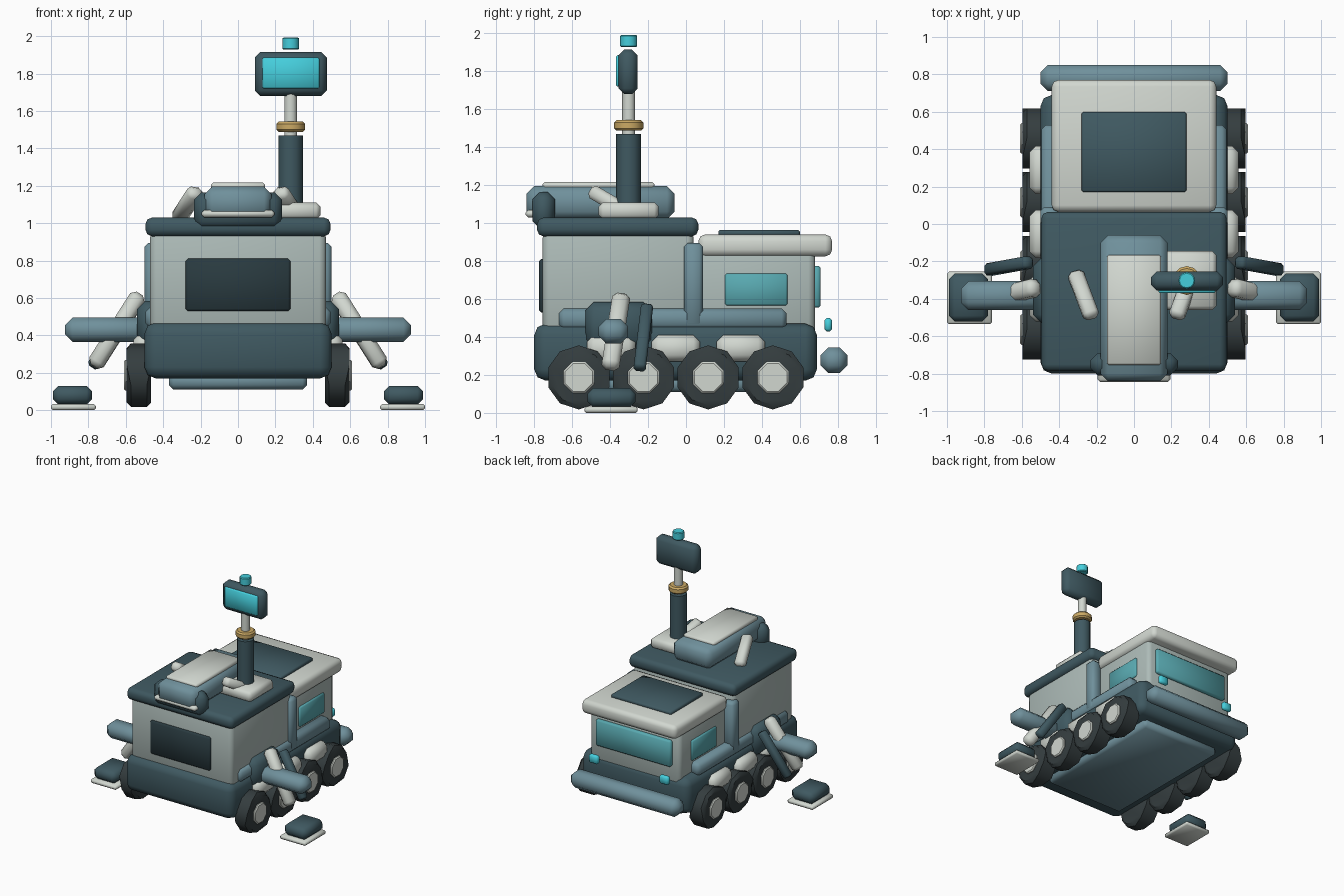
import bpy, bmesh, math
from mathutils import Vector, Matrix

if "Cube" in bpy.data.objects:
    bpy.data.objects.remove(bpy.data.objects["Cube"])

COLOURS = {
    "dark": (0.05, 0.10, 0.12), "blue": (0.16, 0.28, 0.33), "light": (0.64, 0.68, 0.63),
    "body": (0.42, 0.50, 0.48), "cyan": (0.06, 0.62, 0.72), "glass": (0.10, 0.40, 0.44),
    "gold": (0.60, 0.40, 0.13), "black": (0.022, 0.042, 0.05), "tyre": (0.035, 0.047, 0.05),
}
MATS = {}
for key, rgb in COLOURS.items():
    MATS[key] = bpy.data.materials.new(key)
    MATS[key].diffuse_color = (*rgb, 1)


def finish(name, bm, colour, bevel, segs, matrix, sharp=50, edges=None):
    """Bevel, place, and turn a bmesh into an object."""
    if bevel:
        bmesh.ops.bevel(bm, geom=edges or bm.edges[:], offset=bevel, segments=segs,
                        profile=0.5, affect='EDGES', clamp_overlap=True)
    bm.transform(matrix)
    bmesh.ops.recalc_face_normals(bm, faces=bm.faces[:])
    mesh = bpy.data.meshes.new(name)
    bm.to_mesh(mesh)
    bm.free()
    mesh.shade_smooth()
    mesh.set_sharp_from_angle(angle=math.radians(sharp))
    mesh.materials.append(MATS[colour])
    obj = bpy.data.objects.new(name, mesh)
    bpy.context.collection.objects.link(obj)
    return obj


def box(name, x, y, z, colour, bevel=0.02, segs=1):
    """Bevelled box from (min, max) ranges."""
    bm = bmesh.new()
    bmesh.ops.create_cube(bm, size=1)
    size = Vector((x[1] - x[0], y[1] - y[0], z[1] - z[0]))
    bm.transform(Matrix.Diagonal((*size, 1)))
    return finish(name, bm, colour, min(bevel, min(size) * 0.45), segs,
                  Matrix.Translation((sum(x) / 2, sum(y) / 2, sum(z) / 2)))


def strut(name, a, b, w, d, colour, bevel=0.02):
    """Bevelled bar running from a to b."""
    a, b = Vector(a), Vector(b)
    bm = bmesh.new()
    bmesh.ops.create_cube(bm, size=1)
    bm.transform(Matrix.Diagonal((w, d, (b - a).length, 1)))
    # keep the bar's width axis in the vertical plane of its direction
    zax = (b - a).normalized()
    yax = zax.cross(Vector((1, 0, 0))).normalized()
    xax = yax.cross(zax)
    rot = Matrix((xax, yax, zax)).transposed().to_4x4()
    return finish(name, bm, colour, bevel, 1, Matrix.Translation((a + b) / 2) @ rot)


def cyl(name, c, r, h, sides, colour, axis='Z', bevel=0.0, turn=0.0):
    """Cylinder with bevelled rims, centred on c."""
    bm = bmesh.new()
    bmesh.ops.create_cone(bm, cap_ends=True, segments=sides, radius1=r, radius2=r, depth=h)
    bm.transform(Matrix.Rotation(turn, 4, 'Z'))
    rims = [e for e in bm.edges if abs(e.verts[0].co.z - e.verts[1].co.z) < 1e-4]
    rot = Matrix.Rotation(math.pi / 2, 4, 'Y') if axis == 'X' else Matrix.Identity(4)
    return finish(name, bm, colour, bevel, 1, Matrix.Translation(c) @ rot, 40, rims)


def sym(x, s):
    return (x[0], x[1]) if s > 0 else (-x[1], -x[0])


# Hull and main body
box("hull", (-0.5, 0.5), (-0.80, 0.69), (0.17, 0.47), "dark", 0.06, 2)
box("belly_plate", (-0.37, 0.37), (-0.62, 0.58), (0.11, 0.20), "blue", 0.025)
box("rear_body", (-0.47, 0.47), (-0.755, 0.04), (0.42, 0.96), "body", 0.035, 2)
box("body_roof", (-0.495, 0.495), (-0.785, 0.065), (0.93, 1.03), "dark", 0.035, 2)
box("front_window", (-0.28, 0.28), (-0.775, -0.74), (0.53, 0.81), "black", 0.012)

# Cab
box("cab", (-0.42, 0.42), (0.0, 0.68), (0.40, 0.86), "body", 0.035, 2)
box("cab_roof", (-0.44, 0.44), (0.065, 0.77), (0.825, 0.94), "light", 0.035, 2)
box("cab_roof_panel", (-0.28, 0.28), (0.17, 0.60), (0.93, 0.965), "dark", 0.01)
box("windshield", (-0.35, 0.35), (0.665, 0.71), (0.555, 0.775), "glass", 0.012)
box("bumper", (-0.5, 0.5), (0.71, 0.85), (0.21, 0.345), "blue", 0.04)

# Roof pod
box("roof_pod", (-0.18, 0.18), (-0.84, -0.06), (1.02, 1.195), "blue", 0.04)
box("roof_pod_panel", (-0.145, 0.145), (-0.755, -0.165), (1.18, 1.217), "light", 0.012)
box("roof_pod_collar", (-0.235, 0.235), (-0.81, -0.69), (0.97, 1.165), "dark", 0.04)
box("roof_pod_lip", (-0.195, 0.195), (-0.845, -0.70), (1.03, 1.07), "light", 0.014)

# Mast with screen and beacon
MX, MY = 0.282, -0.302
box("mast_base", (0.125, 0.44), (-0.46, -0.145), (1.02, 1.11), "light", 0.022)
cyl("mast_lower", (MX, MY, 1.28), 0.066, 0.38, 12, "dark")
cyl("mast_upper", (MX, MY, 1.58), 0.034, 0.26, 12, "light")
cyl("mast_ring", (MX, MY, 1.515), 0.077, 0.055, 12, "gold", bevel=0.012)
box("screen_case", (0.09, 0.475), (-0.355, -0.255), (1.68, 1.915), "dark", 0.03)
box("screen", (0.13, 0.435), (-0.37, -0.34), (1.72, 1.885), "cyan", 0.008)
cyl("beacon", (MX, MY, 1.96), 0.045, 0.065, 12, "cyan", bevel=0.006)

# Mirrored side parts
for s, side in ((1, "right"), (-1, "left")):
    def sbox(name, x, *rest):
        box(side + "_" + name, sym(x, s), *rest)

    sbox("pillar", (0.40, 0.50), (-0.01, 0.09), (0.455, 0.895), "blue", 0.02)
    sbox("rail", (0.38, 0.495), (-0.67, 0.53), (0.44, 0.55), "blue", 0.025)
    sbox("cab_window", (0.40, 0.435), (0.205, 0.535), (0.565, 0.735), "glass", 0.01)
    sbox("headlight", (0.285, 0.37), (0.73, 0.77), (0.43, 0.50), "cyan", 0.012)

    # Wheels and fenders
    for i in range(4):
        y = -0.565 + 0.341 * i
        cyl(f"{side}_tyre_{i + 1}", (s * 0.53, y, 0.187), 0.169, 0.13, 10, "tyre", 'X', 0.022,
            math.pi / 2)
        cyl(f"{side}_hub_{i + 1}", (s * 0.575, y, 0.187), 0.088, 0.07, 8, "light", 'X', 0.008,
            math.pi / 8)
    for i in range(3):
        y = -0.394 + 0.341 * i
        sbox(f"fender_{i + 1}", (0.44, 0.56), (y - 0.128, y + 0.128), (0.27, 0.41), "light", 0.035)

    # Outrigger: pivot, beam, braces and foot
    sbox("pivot", (0.40, 0.54), (-0.53, -0.18), (0.34, 0.585), "dark", 0.045)
    sbox("beam", (0.45, 0.925), (-0.46, -0.305), (0.365, 0.495), "blue", 0.04)
    strut(side + "_brace_light", (s * 0.525, -0.34, 0.62), (s * 0.77, -0.40, 0.235),
          0.09, 0.095, "light", 0.025)
    strut(side + "_brace_dark", (s * 0.56, -0.205, 0.565), (s * 0.78, -0.245, 0.23),
          0.065, 0.065, "dark", 0.014)
    sbox("foot", (0.78, 0.99), (-0.52, -0.265), (0.03, 0.13), "dark", 0.03)
    sbox("foot_plate", (0.76, 1.0), (-0.535, -0.255), (0.0, 0.033), "light", 0.01)

    # Roof braces beside the pod
    strut(side + "_roof_brace", (s * 0.315, -0.26, 1.03), (s * 0.225, -0.50, 1.17),
          0.085, 0.075, "light", 0.02)

for m in bpy.data.materials:
    if m.users and not m.is_grease_pencil:
        m.use_nodes = True
        m.node_tree.nodes["Principled BSDF"].inputs["Base Color"].default_value = m.diffuse_color
